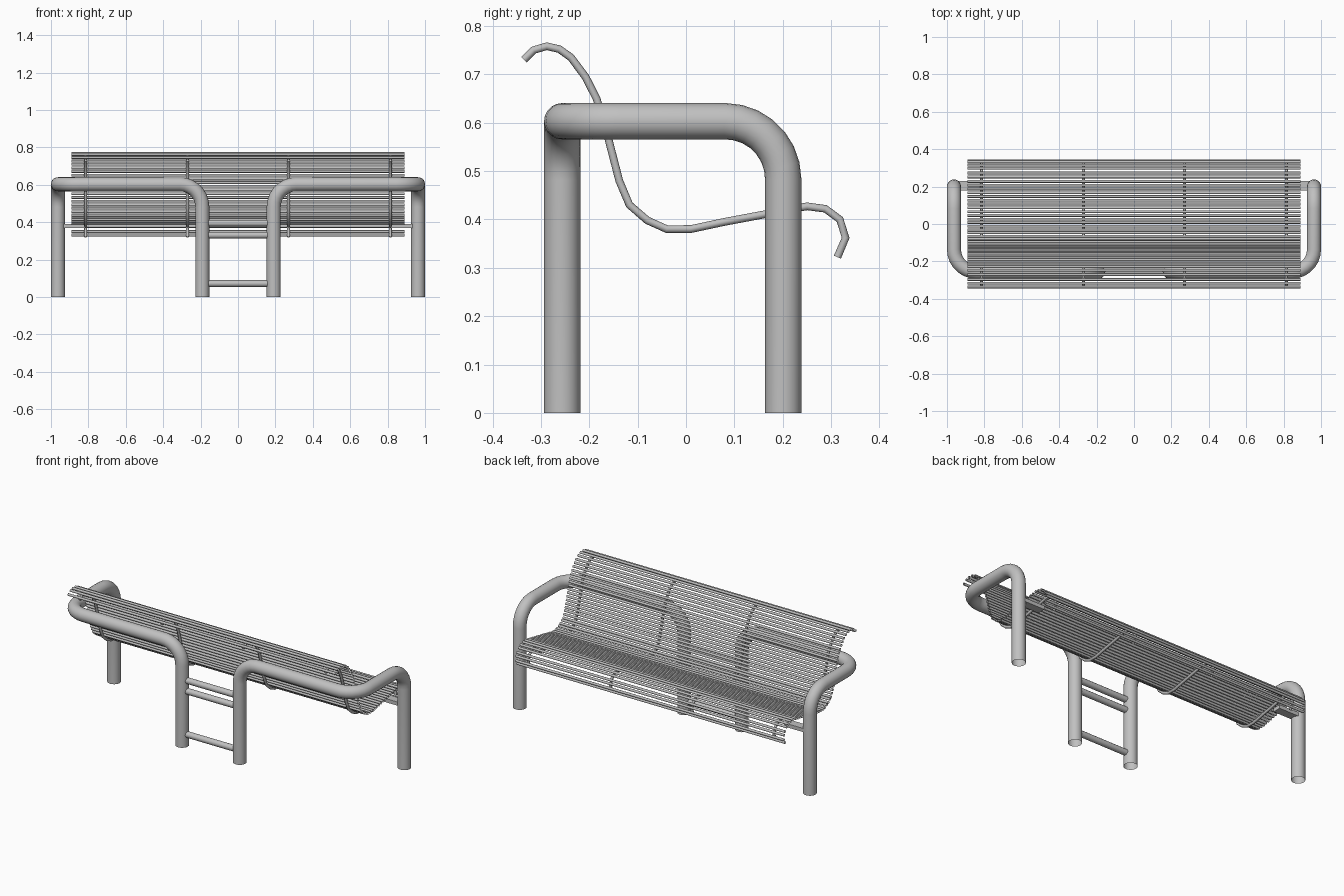
import bpy
import math
from mathutils import Vector

cube = bpy.data.objects.get("Cube")
if cube:
    bpy.data.objects.remove(cube)

steel = bpy.data.materials.new("grey_steel")
steel.use_nodes = True
GREY = (0.53, 0.53, 0.53, 1)
steel.diffuse_color = GREY
steel.node_tree.nodes["Principled BSDF"].inputs["Base Color"].default_value = GREY


def tubes(name, paths, radius, resolution):
    """Sweep an open round section along each path and turn the result into one mesh."""
    curve = bpy.data.curves.new(name, "CURVE")
    curve.dimensions = "3D"
    curve.bevel_depth = radius
    curve.bevel_resolution = resolution
    for path in paths:
        spline = curve.splines.new("POLY")
        spline.points.add(len(path) - 1)
        for point, co in zip(spline.points, path):
            point.co = (*co, 1)
    obj = bpy.data.objects.new(name, curve)
    bpy.context.collection.objects.link(obj)
    bpy.ops.object.select_all(action="DESELECT")
    obj.select_set(True)
    bpy.context.view_layer.objects.active = obj
    bpy.ops.object.convert(target="MESH")
    obj = bpy.context.view_layer.objects.active
    obj.name = name
    obj.data.materials.clear()
    obj.data.materials.append(steel)
    bpy.ops.object.shade_smooth_by_angle(angle=math.radians(50))


def rounded(corners, radius, steps=7):
    """Replace the right-angled inner corners of a path with arcs."""
    pts = [Vector(c) for c in corners]
    out = [pts[0]]
    for a, p, b in zip(pts, pts[1:], pts[2:]):
        back, ahead = (a - p).normalized(), (b - p).normalized()
        centre = p + (back + ahead) * radius
        for i in range(steps + 1):
            t = math.pi / 2 * i / steps
            out.append(centre - ahead * radius * math.cos(t) - back * radius * math.sin(t))
    return out + [pts[-1]]


# Bent tube frames: seat-side leg, armrest, rear rail and inner leg
LEG_X, LEG_Y, INNER_X, REAR_Y, RAIL_Z = 0.9625, 0.201, 0.191, -0.256, 0.603
for side, s in (("left", 1), ("right", -1)):
    corners = [(s * LEG_X, LEG_Y, 0), (s * LEG_X, LEG_Y, RAIL_Z),
               (s * LEG_X, REAR_Y, RAIL_Z), (s * INNER_X, REAR_Y, RAIL_Z),
               (s * INNER_X, REAR_Y, 0)]
    tubes(side + "_frame", [rounded(corners, 0.12)], 0.0375, 8)

    # Flat bracket joining the seat to the outer leg
    bpy.ops.mesh.primitive_cube_add(size=1, location=(s * 0.88, 0.205, 0.38))
    bracket = bpy.context.object
    bracket.name = side + "_seat_bracket"
    bracket.scale = (0.14, 0.05, 0.022)
    bracket.data.materials.append(steel)

# Crossbars between the inner legs
tubes("crossbars", [[(-INNER_X, REAR_Y, z), (INNER_X, REAR_Y, z)]
                    for z in (0.072, 0.331, 0.395)], 0.018, 4)

# Seat profile as (y, z), from the top of the backrest to the front lip
profile = [Vector(p) for p in (
    (-0.335, 0.73), (-0.315, 0.75), (-0.288, 0.758), (-0.262, 0.752),
    (-0.238, 0.735), (-0.208, 0.695), (-0.185, 0.65), (-0.16, 0.565),
    (-0.138, 0.48), (-0.117, 0.43), (-0.08, 0.398), (-0.04, 0.38),
    (0.01, 0.38), (0.08, 0.395), (0.16, 0.41), (0.25, 0.427),
    (0.288, 0.422), (0.318, 0.4), (0.33, 0.362), (0.313, 0.322))]

# Curved ribs under the slats
tubes("seat_ribs", [[(x, p.x, p.y) for p in profile]
                    for x in (-0.815, -0.27, 0.27, 0.815)], 0.008, 2)


def along(distance):
    """Point and sitting-side normal at a distance along the profile."""
    for a, b in zip(profile, profile[1:]):
        step = b - a
        if distance <= step.length:
            break
        distance -= step.length
    d = step.normalized()
    return a + d * distance, Vector((-d.y, d.x))


# Thin round slats laid evenly over the ribs
length = sum((b - a).length for a, b in zip(profile, profile[1:]))
COUNT = 48
slats = []
for i in range(COUNT):
    p, n = along(0.01 + (length - 0.025) * i / (COUNT - 1))
    q = p + n * 0.0125
    slats.append([(-0.89, q.x, q.y), (0.89, q.x, q.y)])
tubes("seat_slats", slats, 0.0075, 2)
